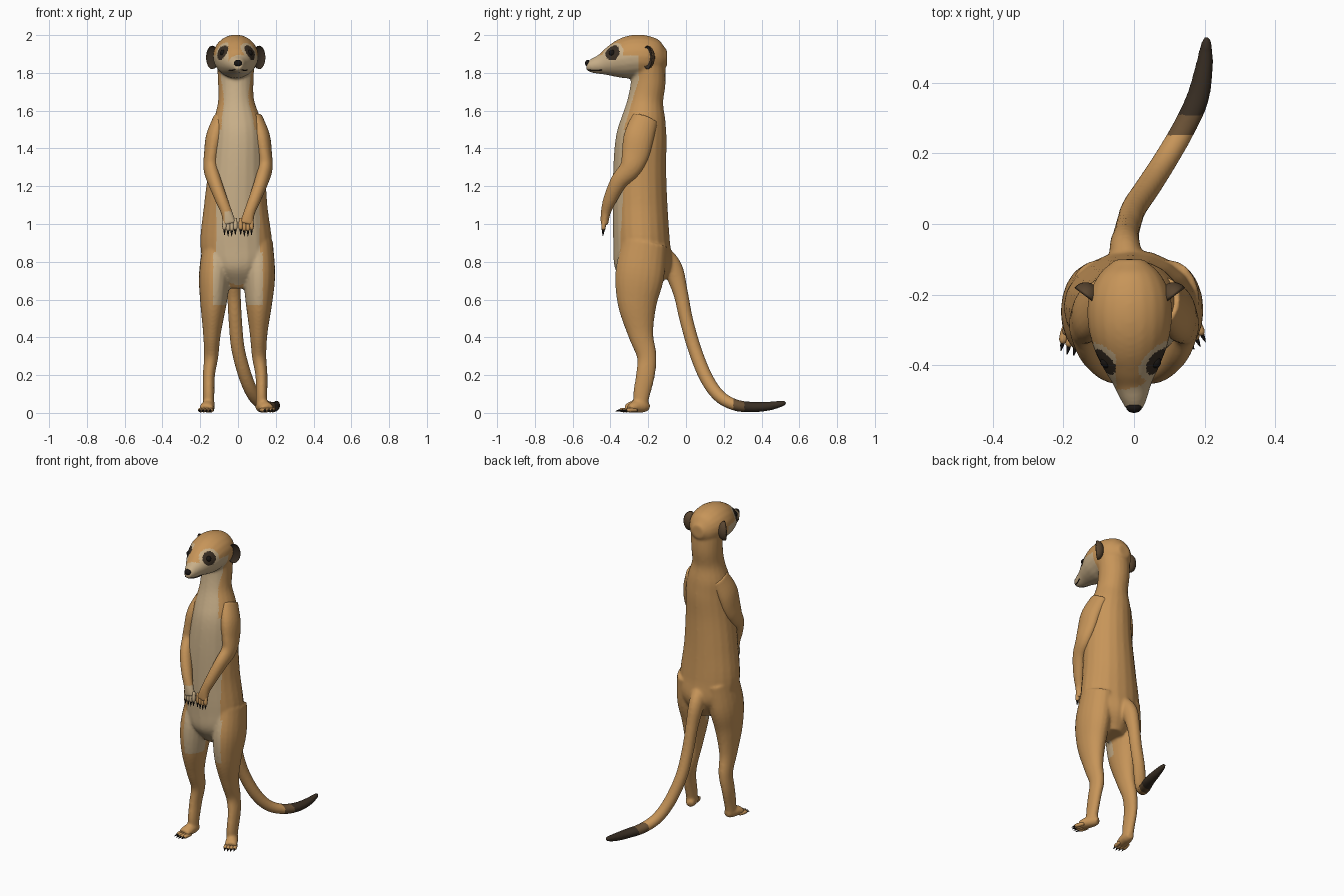
import bpy, bmesh, math
from mathutils import Vector, Matrix

if "Cube" in bpy.data.objects:
    bpy.data.objects.remove(bpy.data.objects["Cube"])


def material(name, rgb):
    m = bpy.data.materials.new(name)
    m.use_nodes = True
    m.diffuse_color = (*rgb, 1)
    bsdf = m.node_tree.nodes["Principled BSDF"]
    bsdf.inputs["Base Color"].default_value = (*rgb, 1)
    bsdf.inputs["Roughness"].default_value = 0.8
    return m


TAN = material("tan fur", (0.57, 0.30, 0.10))
CREAM = material("cream fur", (0.58, 0.43, 0.25))
DARK = material("dark brown fur", (0.04, 0.027, 0.017))
MID = material("mid brown fur", (0.14, 0.08, 0.035))
EAR = material("ear brown", (0.10, 0.06, 0.03))
BLACK = material("black", (0.01, 0.008, 0.007))


def tube(bm, pts, sides=20, steps=5):
    """Loft ellipses (x, y, z, half width, half depth) along a smooth path."""
    p = [Vector(q) for q in pts]
    p = [p[0] * 2 - p[1]] + p + [p[-1] * 2 - p[-2]]
    path = []
    for a, b, c, d in zip(p, p[1:], p[2:], p[3:]):
        for i in range(steps):
            t = i / steps
            path.append((b * 2 + (c - a) * t + (a * 2 - b * 5 + c * 4 - d) * t * t
                         + (b * 3 - a - c * 3 + d) * t ** 3) / 2)
    path.append(p[-2])
    rings = []
    for i, q in enumerate(path):
        tan = (path[min(i + 1, len(path) - 1)] - path[max(i - 1, 0)])[:3]
        tan = Vector(tan).normalized()
        side = (Vector((1, 0, 0)) - tan * tan.x).normalized()
        up = tan.cross(side)
        angles = [math.tau * k / sides for k in range(sides)]
        rings.append([bm.verts.new(Vector(q[:3]) + side * q[3] * math.cos(a)
                                   + up * q[4] * math.sin(a)) for a in angles])
    for r, s in zip(rings, rings[1:]):
        for k in range(sides):
            n = (k + 1) % sides
            bm.faces.new((r[k], r[n], s[n], s[k]))
    bm.faces.new(rings[0][::-1])
    bm.faces.new(rings[-1])


def finish(name, bm, mats):
    bmesh.ops.recalc_face_normals(bm, faces=bm.faces)
    me = bpy.data.meshes.new(name)
    bm.to_mesh(me)
    bm.free()
    for m in mats:
        me.materials.append(m)
    ob = bpy.data.objects.new(name, me)
    bpy.context.collection.objects.link(ob)
    me.shade_smooth()
    return ob


def skin(name, tubes, mats, rule, voxel=0.008, smooth=6):
    """Fuse lofted parts into one smooth skin and colour its faces by a rule."""
    bm = bmesh.new()
    for t in tubes:
        tube(bm, t)
    ob = finish(name, bm, mats)
    bpy.context.view_layer.objects.active = ob
    r = ob.modifiers.new("fuse", "REMESH")
    r.mode, r.voxel_size = "VOXEL", voxel
    s = ob.modifiers.new("soften", "SMOOTH")
    s.iterations = smooth
    for m in ("fuse", "soften"):
        bpy.ops.object.modifier_apply(modifier=m)
    for f in ob.data.polygons:
        f.material_index = rule(f.center, f.normal)
    ob.data.shade_smooth()
    return ob


def mirrored(pts, s, dx=0.0):
    return [(s * x + dx, *rest) for x, *rest in pts]


def ball(name, loc, scale, mat):
    bm = bmesh.new()
    bmesh.ops.create_uvsphere(bm, u_segments=20, v_segments=12, radius=1,
                              matrix=Matrix.LocRotScale(Vector(loc), None, Vector(scale)))
    return finish(name, bm, [mat])


def digits(name, base, forward, across, length, mat):
    """Four toes or fingers, each with a curved claw."""
    fingers, claws = bmesh.new(), bmesh.new()
    fwd, acr = Vector(forward).normalized(), Vector(across).normalized()
    for k in (-1.5, -0.5, 0.5, 1.5):
        a = Vector(base) + acr * k * 0.019 - fwd * abs(k) * 0.006
        b = a + fwd * length
        c = b + fwd * 0.03 + Vector((0, 0, -0.006))
        tube(fingers, [(*(a - fwd * 0.03), 0.008, 0.008), (*a, 0.012, 0.012),
                       (*b, 0.011, 0.011), (*(b + fwd * 0.009), 0.004, 0.004)], 10, 3)
        tube(claws, [(*b, 0.007, 0.007), (*((b + c) / 2), 0.005, 0.005),
                     (*c, 0.001, 0.001)], 8, 3)
    finish(name + "_digits", fingers, [mat])
    finish(name + "_claws", claws, [BLACK])


# Torso and neck
torso = [(0, -0.22, 0.66, 0.07, 0.08), (0, -0.225, 0.77, 0.165, 0.15),
         (-0.01, -0.235, 0.9, 0.19, 0.15), (-0.012, -0.243, 1.1, 0.168, 0.145),
         (-0.005, -0.245, 1.3, 0.15, 0.14), (0, -0.237, 1.45, 0.138, 0.135),
         (-0.005, -0.225, 1.55, 0.125, 0.118), (-0.01, -0.215, 1.65, 0.096, 0.095),
         (-0.012, -0.2, 1.75, 0.094, 0.092), (-0.012, -0.2, 1.85, 0.1, 0.09)]
# Head, from nape to muzzle
head = [(-0.012, -0.1, 1.88, 0.04, 0.04), (-0.012, -0.14, 1.88, 0.085, 0.087),
        (-0.012, -0.2, 1.885, 0.115, 0.11), (-0.012, -0.27, 1.887, 0.12, 0.115),
        (-0.01, -0.34, 1.873, 0.107, 0.105), (-0.007, -0.4, 1.858, 0.082, 0.08),
        (-0.004, -0.45, 1.845, 0.056, 0.054), (0, -0.5, 1.838, 0.036, 0.037),
        (0, -0.527, 1.84, 0.022, 0.022)]
# Leg from hip to ankle
leg = [(0.1, -0.22, 0.9, 0.085, 0.12), (0.122, -0.245, 0.73, 0.085, 0.13),
       (0.13, -0.258, 0.58, 0.07, 0.105), (0.138, -0.24, 0.42, 0.047, 0.068),
       (0.142, -0.208, 0.3, 0.038, 0.052), (0.154, -0.215, 0.2, 0.032, 0.05),
       (0.155, -0.235, 0.1, 0.03, 0.045), (0.155, -0.24, 0.04, 0.03, 0.036)]
left_leg = [(x - 0.03 * min(1, (0.9 - z) / 0.5), y, z, a, b) for x, y, z, a, b in leg]
# Tail
tail = [(-0.01, -0.16, 0.86, 0.05, 0.06), (-0.025, -0.075, 0.77, 0.045, 0.055),
        (-0.022, -0.03, 0.64, 0.037, 0.04), (-0.015, 0, 0.5, 0.036, 0.036),
        (0, 0.045, 0.34, 0.036, 0.036), (0.04, 0.105, 0.19, 0.036, 0.036),
        (0.085, 0.175, 0.09, 0.035, 0.034), (0.135, 0.26, 0.042, 0.034, 0.031),
        (0.178, 0.35, 0.031, 0.033, 0.028), (0.198, 0.44, 0.036, 0.026, 0.024),
        (0.205, 0.51, 0.05, 0.016, 0.016), (0.205, 0.532, 0.055, 0.006, 0.006)]

# Feet, each with a heel position and a heading
feet = {"right": (Vector((-0.153, -0.235, 0)), Vector((-0.2, -1, 0)).normalized()),
        "left": (Vector((0.122, -0.225, 0)), Vector((0.45, -1, 0)).normalized())}
foot_tubes = []
for side, (heel, way) in feet.items():
    foot_tubes.append([(*(heel + way * d + Vector((0, 0, h))), w, t) for d, h, w, t in
                       ((-0.03, 0.028, 0.02, 0.02), (0, 0.035, 0.032, 0.034),
                        (0.05, 0.032, 0.037, 0.031), (0.085, 0.022, 0.038, 0.021))])
    digits(side + "_foot", heel + way * 0.09 + Vector((0, 0, 0.015)), way,
           (-way.y, way.x, 0), 0.022, TAN)

eyes = [Vector((-0.009 + s * 0.07, -0.387, 1.905)) for s in (-1, 1)]


def coat(c, n):
    """0 tan, 1 cream, 2 dark, 3 mid brown."""
    if c.y > 0.2:
        return 2 if c.y > 0.31 else 3 if c.y > 0.25 else 0
    if c.z > 1.76:
        near = min((c - e).length for e in eyes)
        if near < 0.043:
            return 2
        bridge = -0.05 < c.x < -0.012 and c.y > -0.47 and n.z > 0.3
        return int(not bridge and ((c.y < -0.25 and c.z < 1.895) or near < 0.062))
    if c.z > 1.5:
        return int(c.y < -0.33 + 0.3 * (c.z - 1.5) and abs(c.x + 0.01) < 0.1)
    if c.z < 0.57:
        return 0
    inner = c.z < 0.78 and n.x * c.x < 0 and c.y < -0.26
    width = 0.13 if c.z < 0.85 else 0.115
    return int(inner or (c.y < -0.315 and abs(c.x) < width))


skin("body", [torso, head, mirrored(leg, -1), left_leg, tail, *foot_tubes],
     [TAN, CREAM, DARK, MID], coat)

# Arms folded over the belly
arm = [(0.085, -0.215, 1.56, 0.045, 0.07), (0.12, -0.25, 1.46, 0.05, 0.08),
       (0.137, -0.268, 1.37, 0.043, 0.073), (0.143, -0.295, 1.295, 0.04, 0.058),
       (0.124, -0.355, 1.225, 0.037, 0.046), (0.088, -0.402, 1.13, 0.033, 0.036),
       (0.06, -0.425, 1.06, 0.03, 0.026), (0.045, -0.432, 1.0, 0.038, 0.02)]
for side, s in (("right", -1), ("left", 1)):
    skin(side + "_arm", [mirrored(arm, s)], [TAN, CREAM],
         lambda c, n: int(s < 0 and c.z < 1.07 and c.x > -0.07), 0.007, 4)
    digits(side + "_hand", (s * 0.043, -0.436, 0.992), (0, -0.08, -1), (1, 0, 0),
           0.024, CREAM if s < 0 else TAN)

    # Cupped ear with a dark hollow
    bm = bmesh.new()
    bmesh.ops.create_uvsphere(bm, u_segments=24, v_segments=14, radius=1)
    for f in bm.faces:
        f.material_index = int(f.calc_center_median().z > 0.2)
    for v in bm.verts:
        if v.co.z > 0.01:
            v.co.z *= -0.55
        v.co = Vector((-0.012 + s * (0.125 + 0.032 * v.co.x + 0.024 * v.co.z),
                       -0.205 + 0.024 * v.co.x - 0.032 * v.co.z,
                       1.882 + 0.062 * v.co.y))
    finish(side + "_ear", bm, [EAR, DARK])

    # Eye and mouth line
    e = eyes[s > 0]
    ball(side + "_eye", (e.x - s * 0.001, e.y - 0.004, e.z), (0.017, 0.017, 0.017), BLACK)
    bm = bmesh.new()
    tube(bm, [(x * s, y, z, 0.003, 0.003) for x, y, z in
              ((0.002, -0.524, 1.822), (0.024, -0.51, 1.815),
               (0.035, -0.48, 1.812), (0.049, -0.445, 1.815))], 8, 4)
    finish(side + "_mouth_line", bm, [DARK])

ball("nose", (0, -0.52, 1.851), (0.022, 0.015, 0.018), BLACK)
